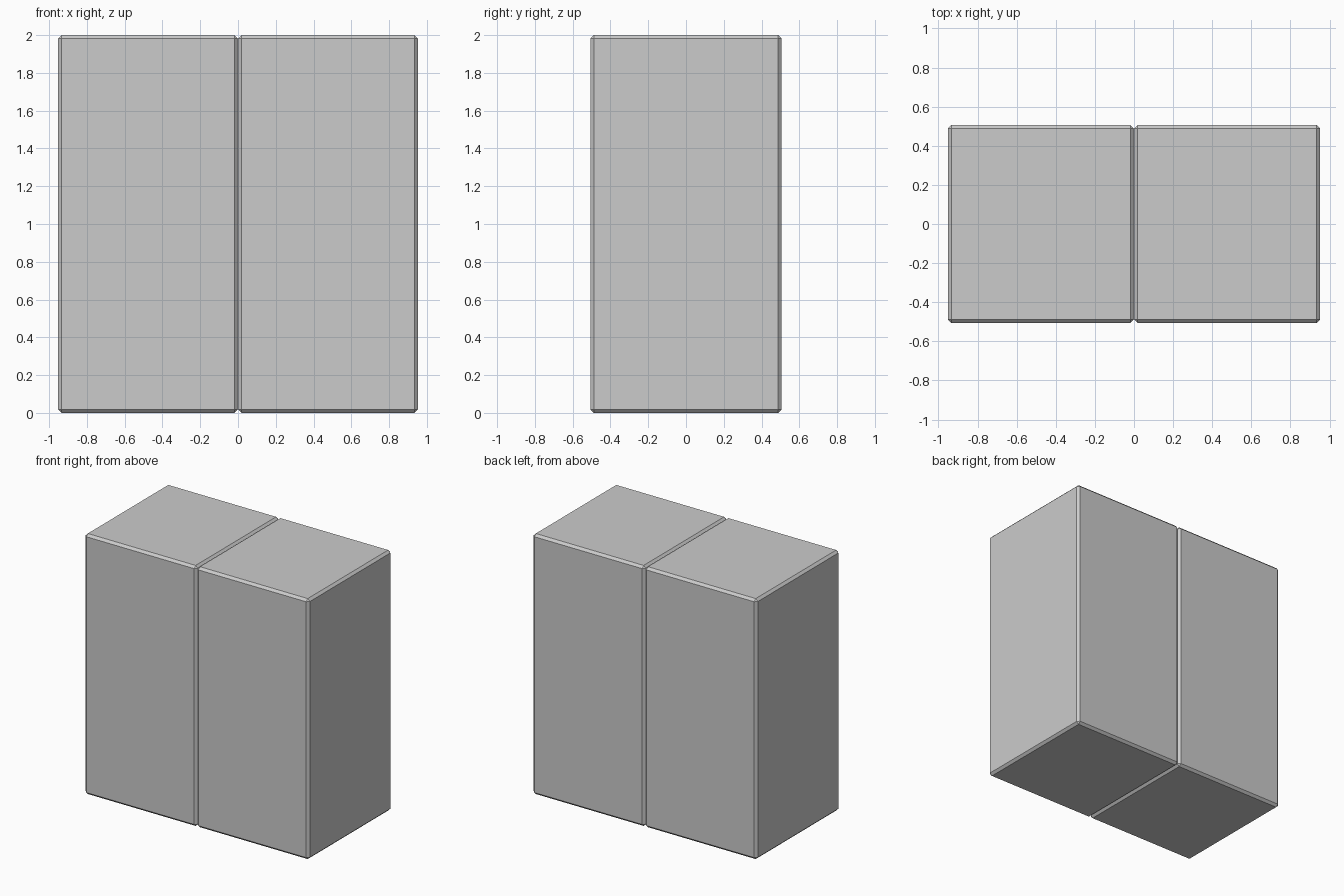
import bpy

if "Cube" in bpy.data.objects:
    bpy.data.objects.remove(bpy.data.objects["Cube"])

WIDTH, DEPTH, HEIGHT, CHAMFER = 0.952, 1.012, 2.0, 0.018


def chamfered_block(name, x):
    bpy.ops.mesh.primitive_cube_add(size=1, location=(x, 0, HEIGHT / 2))
    block = bpy.context.object
    block.name = name
    block.scale = (WIDTH, DEPTH, HEIGHT)
    bpy.ops.object.transform_apply(location=False, rotation=False, scale=True)
    bevel = block.modifiers.new("chamfer", "BEVEL")
    bevel.width = CHAMFER
    bevel.segments = 1
    bevel.limit_method = "ANGLE"


# Two identical blocks standing side by side, touching at x = 0
for name, side in (("left_block", -1), ("right_block", 1)):
    chamfered_block(name, side * WIDTH / 2)
